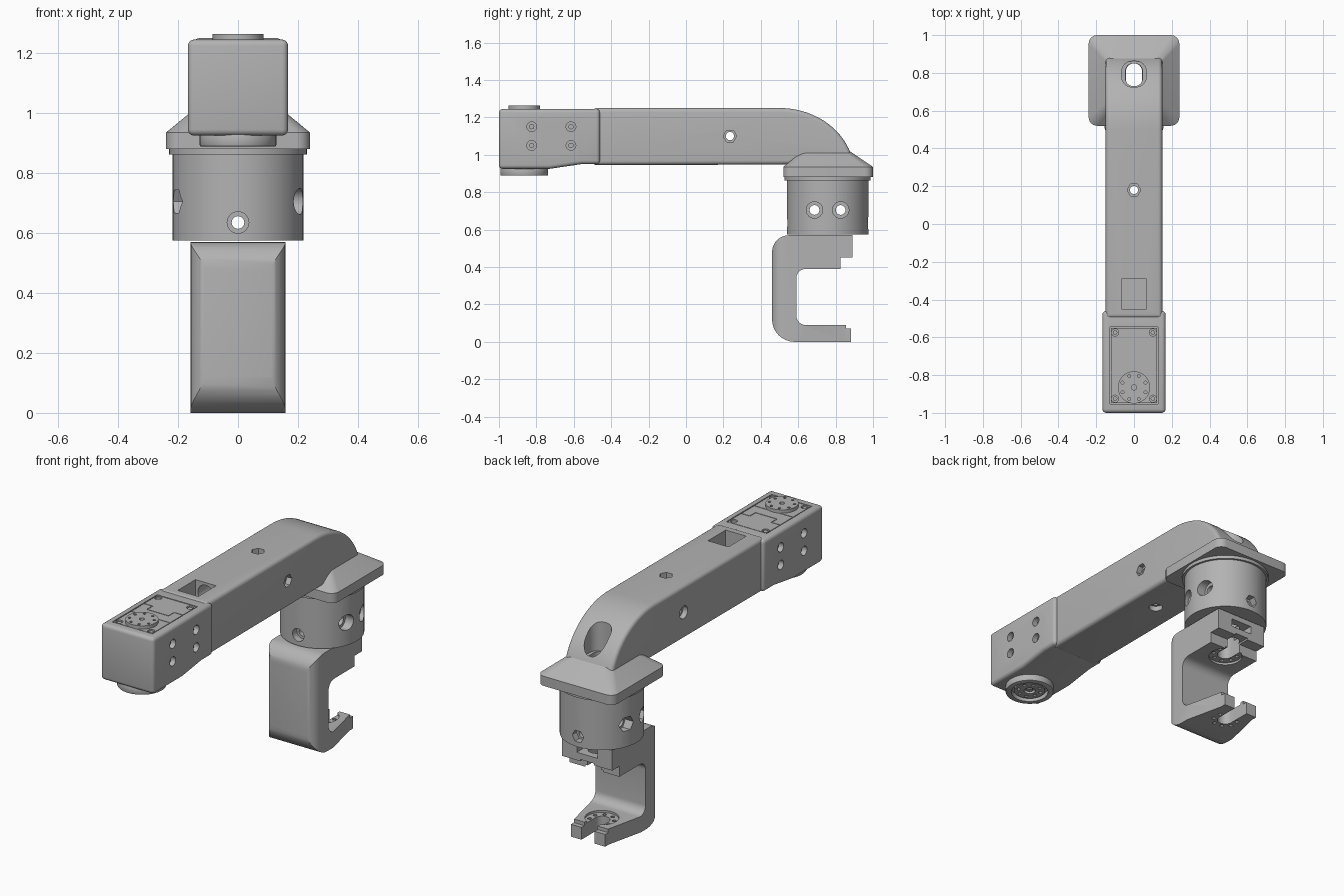
import bpy, bmesh, math
from mathutils import Vector

cube = bpy.data.objects.get("Cube")
if cube:
    bpy.data.objects.remove(cube, do_unlink=True)

grey = bpy.data.materials.new("plain grey")
grey.use_nodes = True
grey.diffuse_color = (0.45, 0.45, 0.45, 1)
grey.node_tree.nodes["Principled BSDF"].inputs["Base Color"].default_value = grey.diffuse_color


# ---------- helpers ----------
def loft(name, rings):
    """Skin matching rings of points and cap both ends."""
    bm = bmesh.new()
    loops = [[bm.verts.new(p) for p in ring] for ring in rings]
    n = len(loops[0])
    for a, b in zip(loops, loops[1:]):
        for i in range(n):
            j = (i + 1) % n
            bm.faces.new((a[i], a[j], b[j], b[i]))
    bm.faces.new(loops[0])
    bm.faces.new(loops[-1])
    bmesh.ops.recalc_face_normals(bm, faces=bm.faces)
    mesh = bpy.data.meshes.new(name)
    bm.to_mesh(mesh)
    bm.free()
    mesh.materials.append(grey)
    ob = bpy.data.objects.new(name, mesh)
    bpy.context.collection.objects.link(ob)
    return ob


def rounded(x0, x1, y0, y1, r, z, seg=6):
    """Rounded rectangle ring at height z."""
    pts = []
    corners = [(x1 - r, y1 - r), (x0 + r, y1 - r), (x0 + r, y0 + r), (x1 - r, y0 + r)]
    for k, (cx, cy) in enumerate(corners):
        for s in range(seg + 1):
            a = math.pi / 2 * (k + s / seg)
            pts.append((cx + r * math.cos(a), cy + r * math.sin(a), z))
    return pts


def slab(name, x0, x1, y0, y1, z0, z1, r=0.001, seg=6):
    return loft(name, [rounded(x0, x1, y0, y1, r, z, seg) for z in (z0, z1)])


def box(x0, x1, y0, y1, z0, z1, name="cutter"):
    return loft(name, [[(x0, y0, z), (x1, y0, z), (x1, y1, z), (x0, y1, z)] for z in (z0, z1)])


def rod(start, end, r, sides=24, name="cutter", r2=None):
    a, b = Vector(start), Vector(end)
    q = (b - a).to_track_quat("Z", "Y")
    def ring(c, rad):
        return [c + q @ Vector((rad * math.cos(t), rad * math.sin(t), 0))
                for t in (2 * math.pi * i / sides for i in range(sides))]
    return loft(name, [ring(a, r), ring(b, r2 or r)])


def side_profile(name, pts, w):
    """Extrude a (y, z) outline across the width."""
    return loft(name, [[(x, y, z) for y, z in pts] for x in (-w, w)])


def arc(cy, cz, ry, rz, a0, a1, n=8):
    return [(cy + ry * math.cos(t), cz + rz * math.sin(t))
            for t in (math.radians(a0 + (a1 - a0) * i / n) for i in range(n + 1))]


def bake(ob):
    dg = bpy.context.evaluated_depsgraph_get()
    mesh = bpy.data.meshes.new_from_object(ob.evaluated_get(dg))
    ob.modifiers.clear()
    ob.data = mesh


def bevel(ob, width, seg=4, angle=50):
    m = ob.modifiers.new("bevel", "BEVEL")
    m.width, m.segments = width, seg
    m.limit_method, m.angle_limit = "ANGLE", math.radians(angle)
    bake(ob)


def cut(ob, *cutters, op="DIFFERENCE"):
    for c in cutters:
        c.hide_render = True
        m = ob.modifiers.new("cut", "BOOLEAN")
        m.operation, m.solver, m.object = op, "EXACT", c
    bake(ob)
    for c in cutters:
        bpy.data.objects.remove(c, do_unlink=True)


def circle_holes(cy, radius, r, z0, z1, n=8):
    return [rod((radius * math.cos(t), cy + radius * math.sin(t), z0),
                (radius * math.cos(t), cy + radius * math.sin(t), z1), r, 10)
            for t in (2 * math.pi * (i + 0.5) / n for i in range(n))]


HUB, AXIS = -0.865, 0.757   # joint centres along the arm

# ---------- motor housing ----------
housing = side_profile("motor_housing", [(-1, .925), (-.73, .925), (-.56, .95), (-.46, .95),
                                         (-.46, 1.245), (-1, 1.245)], .167)
bevel(housing, .02)
cut(housing, box(-.127, .127, -.952, -.545, 1.232, 1.3),
    *[rod((s * .135, y, z), (s * .2, y, z), .026)
      for s in (-1, 1) for y in (-.825, -.615) for z in (1.05, 1.15)])
for s in (-1, 1):
    for y in (-.825, -.615):
        for z in (1.05, 1.15):
            rod((s * .13, y, z), (s * .145, y, z), .014, 12, "housing_screw")

# motor lid with scored panel lines and corner screws
lid = slab("motor_lid", -.122, .122, -.947, -.55, 1.225, 1.244)
half_lines = [box(s * .07 - .05 * (s < 0), s * .07 + .05 * (s > 0), -.674, -.67, 1.238, 1.3) for s in (-1, 1)]
cut(lid, box(-.066, .066, -.724, -.72, 1.238, 1.3), box(-.121, .121, -.79, -.786, 1.238, 1.3),
    *half_lines, *[box(s * .068 - .002, s * .068 + .002, -.724, -.67, 1.238, 1.3) for s in (-1, 1)],
    *[rod((s * .1, y, 1.232), (s * .1, y, 1.3), .019, 16) for s in (-1, 1) for y in (-.575, -.925)])
for s in (-1, 1):
    for y in (-.575, -.925):
        rod((s * .1, y, 1.225), (s * .1, y, 1.24), .012, 12, "lid_screw")

horn = rod((0, HUB, 1.235), (0, HUB, 1.263), .085, 40, "top_horn")
cut(horn, *circle_holes(HUB, .066, .008, 1.25, 1.3), rod((0, HUB, 1.25), (0, HUB, 1.3), .014, 16))

# lower bearing under the housing
bearing = rod((0, HUB, .93), (0, HUB, .888), .128, 48, "lower_bearing")
bevel(bearing, .006, 2)
cut(bearing, rod((0, HUB, .85), (0, HUB, .915), .098, 40))
hub = rod((0, HUB, .925), (0, HUB, .897), .082, 40, "lower_horn")
cut(hub, *circle_holes(HUB, .06, .01, .85, .91), rod((0, HUB, .85), (0, HUB, .912), .03, 20))
rod((0, HUB, .92), (0, HUB, .9), .016, 12, "horn_screw")

# ---------- curved arm ----------
arm = side_profile("curved_arm", [(-.5, .945), (-.5, 1.25)] + arc(.5, .9, .4, .35, 90, 8, 18), .15)
bevel(arm, .045, 6, 60)
cut(arm, box(-.065, .065, -.45, -.29, 1.13, 1.3),
    rod((0, -.3, 1.185), (0, -.12, 1.185), .05),
    rod((-.3, .235, 1.1), (.3, .235, 1.1), .022), rod((0, .18, .8), (0, .18, 1.4), .022),
    rod((.12, .235, 1.1), (.3, .235, 1.1), .036, 6), rod((-.3, .235, 1.1), (-.12, .235, 1.1), .036),
    rod((0, .18, 1.215), (0, .18, 1.4), .036, 6), rod((0, .18, .8), (0, .18, .975), .036),
    slab("cutter", -.065, .065, .725, .862, 1.02, 1.4, .055),
    slab("cutter", -.045, .045, .73, .85, .8, 1.4, .04))

# ---------- sloped flange ----------
flange = loft("sloped_flange", [rounded(-.24, .24, .52, 1, .045, .88),
                                rounded(-.24, .24, .52, 1, .045, .935),
                                rounded(-.125, .125, .635, .86, .03, 1.03)])
cut(flange, slab("cutter", -.045, .045, .73, .85, .8, 1.02, .04),
    slab("cutter", -.065, .065, .725, .862, 1.005, 1.4, .055))

# ---------- wrist drum ----------
ring = rod((0, AXIS, .862), (0, AXIS, .885), .23, 64, "drum_rim")
drum = rod((0, AXIS, .575), (0, AXIS, .87), .218, 64, "wrist_drum")
for part in (ring, drum):
    cut(part, slab("cutter", -.045, .045, .73, .85, .5, 1, .04))
cut(drum, rod((0, .4, .635), (0, 1.1, .635), .021),
    rod((0, .4, .635), (0, .58, .635), .036), rod((0, .935, .635), (0, 1.1, .635), .036, 6))
for y in (.687, .827):
    cut(drum, rod((-.3, y, .705), (.3, y, .705), .026),
        rod((.165, y, .705), (.3, y, .705), .044), rod((-.3, y, .705), (-.165, y, .705), .044, 6))

# ---------- C-shaped gripper bracket ----------
outline = (arc(.58, .12, .12, .12, 270, 180) + arc(.55, .48, .09, .09, 180, 90)
           + [(.89, .57), (.89, .45), (.825, .45), (.825, .39)]
           + arc(.64, .34, .05, .05, 90, 180) + arc(.64, .14, .05, .05, 180, 270)
           + [(.855, .09), (.855, .07), (.882, .07), (.882, 0)])
bracket = side_profile("gripper_bracket", outline, .17)
plan = slab("cutter", -.158, .158, .455, 1.1, -.1, .7, .07, 8)
cut(bracket, plan, op="INTERSECT")
# taper the foot
wedges = [loft("cutter", [[(s * .16, .62, z), (s * .108, .85, z), (s * .108, .95, z),
                           (s * .3, .95, z), (s * .3, .62, z)] for z in (-.1, .25)])
          for s in (-1, 1)]
cut(bracket, *wedges)
# cable passage, open slots, rear window and screw circles
cut(bracket, slab("cutter", -.042, .042, .715, .85, -.1, .7, .04),
    box(-.042, .042, .78, 1, -.1, .2), box(-.042, .042, .78, 1, .3, .46),
    box(-.065, .065, .78, 1, .495, .54),
    rod((0, AXIS, .078), (0, AXIS, .2), .088, 40), rod((0, AXIS, .3), (0, AXIS, .402), .088, 40))
cut(bracket, *circle_holes(AXIS, .065, .011, -.1, .2), *circle_holes(AXIS, .065, .011, .3, .43))

# ---------- smooth shading with crisp edges ----------
bpy.ops.object.select_all(action="DESELECT")
for ob in bpy.context.collection.objects:
    if ob.type == "MESH" and ob.data.materials and ob.data.materials[0] == grey:
        ob.select_set(True)
        bpy.context.view_layer.objects.active = ob
bpy.ops.object.shade_smooth_by_angle(angle=math.radians(30))
